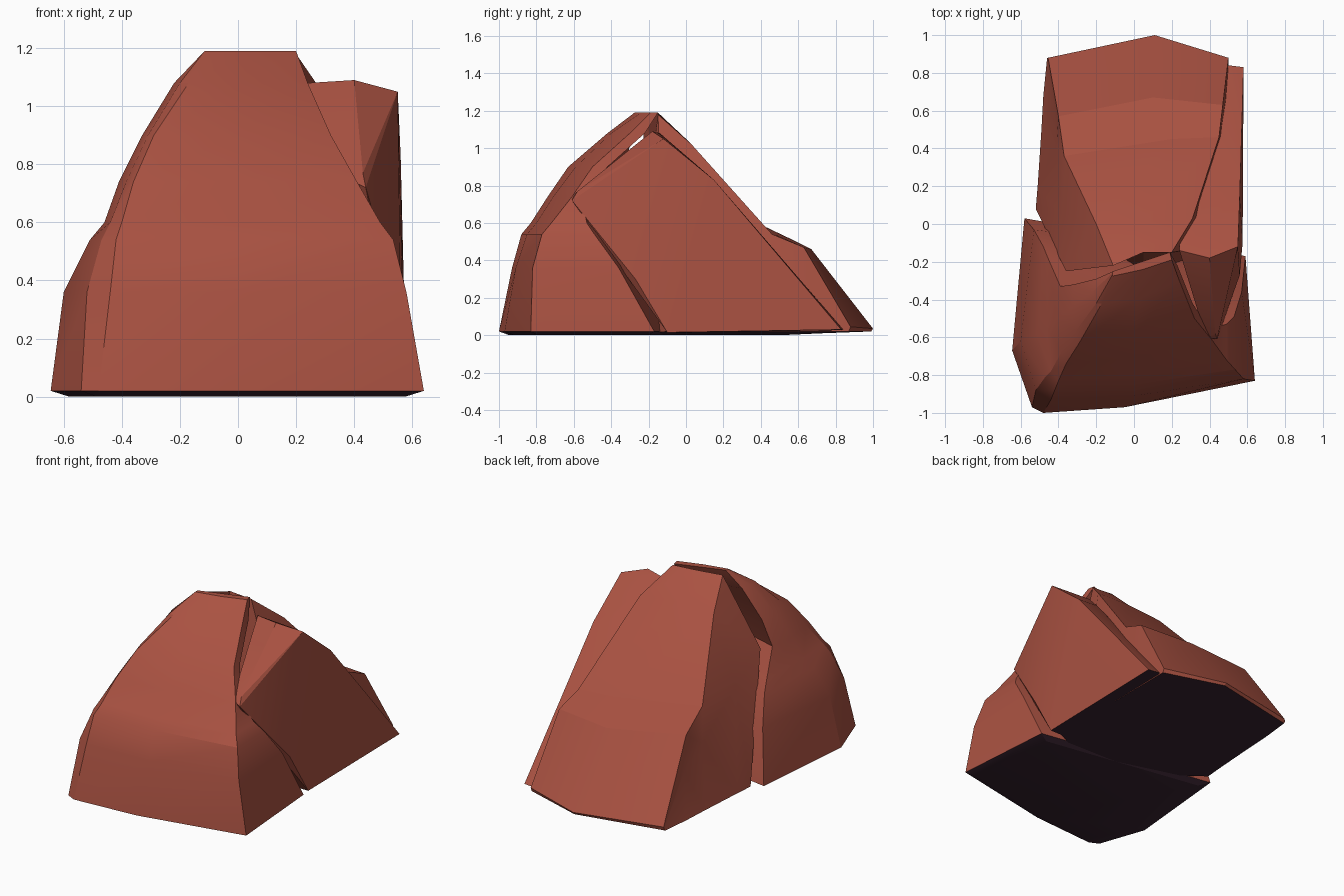
import bpy, bmesh
from mathutils import Vector

if "Cube" in bpy.data.objects:
    bpy.data.objects.remove(bpy.data.objects["Cube"])


def material(name, rgb):
    m = bpy.data.materials.new(name)
    m.diffuse_color = (*rgb, 1)
    m.use_nodes = True
    m.node_tree.nodes["Principled BSDF"].inputs["Base Color"].default_value = m.diffuse_color
    return m


RED = material("red_rock", (0.40, 0.084, 0.054))
DARK = material("dark_underside", (0.040, 0.017, 0.030))


def finish(bm, name):
    """Fix normals, paint the underside by direction, and soften shallow creases."""
    bmesh.ops.recalc_face_normals(bm, faces=bm.faces)
    for f in bm.faces:
        f.normal_update()
        f.material_index = 1 if f.normal.z < -0.8 and f.calc_center_median().z < 0.1 else 0
    mesh = bpy.data.meshes.new(name)
    bm.to_mesh(mesh)
    bm.free()
    mesh.materials.append(RED)
    mesh.materials.append(DARK)
    ob = bpy.data.objects.new(name, mesh)
    bpy.context.collection.objects.link(ob)
    bpy.ops.object.select_all(action='DESELECT')
    ob.select_set(True)
    bpy.context.view_layer.objects.active = ob
    bpy.ops.object.shade_smooth_by_angle(angle=0.4)
    return ob


def loft(name, rings):
    bm = bmesh.new()
    vs = [[bm.verts.new(p) for p in r] for r in rings]
    n = len(vs[0])
    for a, b in zip(vs, vs[1:]):
        for i in range(n):
            j = (i + 1) % n
            bm.faces.new((a[i], a[j], b[j], b[i]))
    caps = [bm.faces.new(vs[0]), bm.faces.new(vs[-1])]
    bmesh.ops.triangulate(bm, faces=caps)
    return finish(bm, name)


def hull(name, points):
    bm = bmesh.new()
    for p in points:
        bm.verts.new(p)
    res = bmesh.ops.convex_hull(bm, input=bm.verts)
    junk = set(res["geom_interior"]) | set(res["geom_unused"])
    bmesh.ops.delete(bm, geom=[g for g in junk if isinstance(g, bmesh.types.BMVert)], context='VERTS')
    bmesh.ops.dissolve_limit(bm, angle_limit=0.03, verts=bm.verts, edges=bm.edges)
    return finish(bm, name)


# Front boulder: corner lines climbing through shared heights
heights = [0.02, 0.36, 0.54, 0.60, 0.74, 0.90, 1.08, 1.19]
corners = [
    # back left
    [(-.58, .03), (-.53, -.03), (-.48, -.12), (-.46, -.17), (-.39, -.33), (-.32, -.32), (-.20, -.29), (-.11, -.25)],
    # left
    [(-.645, -.67), (-.60, -.62), (-.51, -.58), (-.46, -.55), (-.41, -.50), (-.33, -.44), (-.22, -.36), (-.115, -.26)],
    # left chamfer
    [(-.54, -.97), (-.52, -.88), (-.47, -.81), (-.44, -.78), (-.385, -.68), (-.31, -.57), (-.20, -.42), (-.115, -.27)],
    # front left
    [(-.48, -1.0), (-.44, -.93), (-.42, -.88), (-.40, -.83), (-.36, -.74), (-.29, -.63), (-.17, -.42), (-.11, -.275)],
    # front middle
    [(-.05, -.97), (0, -.91), (0, -.85), (0, -.80), (0, -.71), (0, -.59), (.02, -.40), (.05, -.24)],
    # front right
    [(.64, -.83), (.58, -.82), (.535, -.77), (.49, -.72), (.41, -.61), (.32, -.50), (.24, -.30), (.20, -.19)],
    # back right
    [(.59, -.17), (.57, -.36), (.53, -.49), (.49, -.53), (.40, -.56), (.31, -.42), (.23, -.22), (.19, -.15)],
]
rings = [[(c[k][0], c[k][1], z) for c in corners] for k, z in enumerate(heights)]
foot = [(x * 0.9, -0.45 + (y + 0.45) * 0.9, 0.0) for x, y, _ in rings[0]]
loft("front_boulder", [foot] + rings)

# Back slab: sections running from the ridge down to the rear tip
# each: left base, left crease, top left, top middle, top right, right base, belly
loft("back_slab", [
    [(-.52, .08, .02), (-.36, -.25, .75), (-.11, -.22, 1.17), (.05, -.15, 1.19), (.20, -.15, 1.18), (.50, -.10, .02), (.05, -.30, 0)],
    [(-.51, .20, .02), (-.39, .05, .62), (-.20, .00, 1.03), (.05, .01, 1.04), (.31, .03, 1.02), (.50, .10, .02), (.05, .10, 0)],
    [(-.49, .50, .02), (-.41, .42, .40), (-.37, .36, .61), (.20, .45, .55), (.45, .46, .54), (.50, .50, .02), (.08, .50, 0)],
    [(-.48, .68, .02), (-.42, .62, .30), (-.40, .57, .51), (.10, .67, .46), (.47, .63, .47), (.50, .68, .02), (.10, .72, .01)],
    [(-.46, .87, .02), (-.46, .88, .03), (-.455, .88, .045), (.11, 1.0, .035), (.50, .88, .045), (.50, .87, .02), (.11, .99, .02)],
])

# Right slab: a leaning flake with a pointed front tip
hull("right_slab", [
    (.38, -.60, .75), (.44, -.61, .72), (.43, -.58, .77),
    (.24, -.14, 1.08), (.40, -.18, 1.09), (.55, -.12, 1.05),
    (.56, .15, .83), (.36, .08, .89), (.50, .84, .03), (.58, .83, .03),
    (.575, -.10, .015), (.30, -.10, .015), (.56, -.27, .30), (.30, .80, .02),
])
